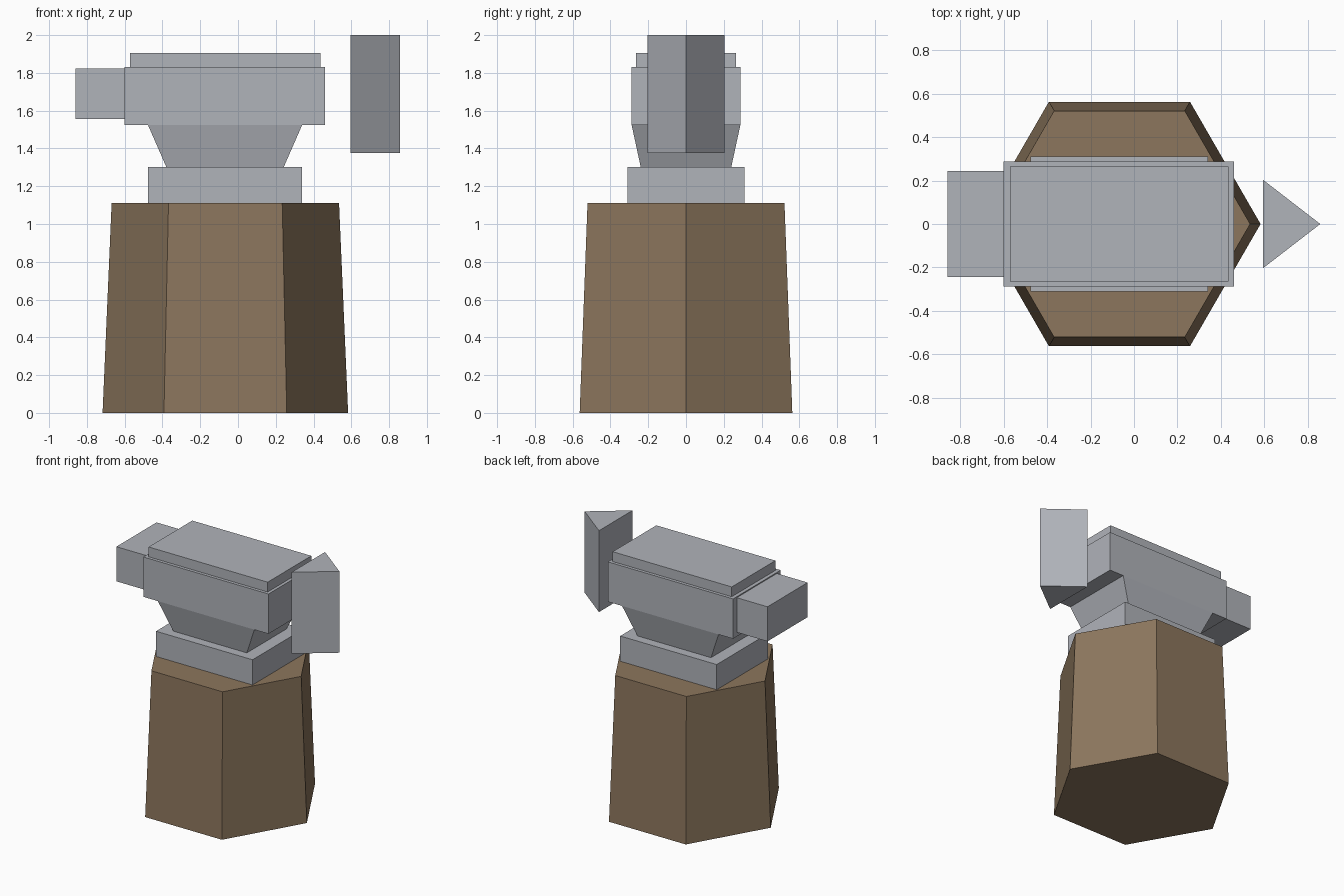
import bpy, bmesh, math

if "Cube" in bpy.data.objects:
    bpy.data.objects.remove(bpy.data.objects["Cube"])


def material(name, rgb):
    m = bpy.data.materials.new(name)
    m.diffuse_color = (*rgb, 1)
    m.use_nodes = True
    m.node_tree.nodes["Principled BSDF"].inputs["Base Color"].default_value = m.diffuse_color
    return m


STEEL = material("steel grey", (0.434, 0.451, 0.491))
WOOD = material("wood brown", (0.262, 0.181, 0.109))


def loft(name, bottom, top, z0, z1, mat):
    """Flat-shaded solid between two matching outlines."""
    bm = bmesh.new()
    lo = [bm.verts.new((x, y, z0)) for x, y in bottom]
    hi = [bm.verts.new((x, y, z1)) for x, y in top]
    n = len(lo)
    bm.faces.new(lo[::-1])
    bm.faces.new(hi)
    for i in range(n):
        j = (i + 1) % n
        bm.faces.new((lo[i], lo[j], hi[j], hi[i]))
    bmesh.ops.recalc_face_normals(bm, faces=bm.faces)
    mesh = bpy.data.meshes.new(name)
    bm.to_mesh(mesh)
    bm.free()
    mesh.materials.append(mat)
    obj = bpy.data.objects.new(name, mesh)
    bpy.context.collection.objects.link(obj)
    return obj


def rect(x0, x1, y):
    return [(x0, -y), (x1, -y), (x1, y), (x0, y)]


def hexagon(r, cx=-0.067):
    return [(cx + r * math.cos(i * math.pi / 3), r * math.sin(i * math.pi / 3))
            for i in range(6)]


def block(name, x0, x1, y, z0, z1):
    return loft(name, rect(x0, x1, y), rect(x0, x1, y), z0, z1, STEEL)


# Tapered six-sided wooden stump
loft("stump", hexagon(0.65), hexagon(0.602), 0, 1.11, WOOD)

# Anvil foot and flared waist
block("foot", -0.477, 0.34, 0.31, 1.11, 1.303)
loft("waist", rect(-0.38, 0.243, 0.24), rect(-0.477, 0.34, 0.288),
     1.303, 1.525, STEEL)

# Anvil body, striking plate and heel
block("body", -0.60, 0.46, 0.288, 1.525, 1.83)
block("face_plate", -0.572, 0.436, 0.264, 1.83, 1.905)
block("heel", -0.86, -0.60, 0.243, 1.557, 1.822)

# Separate upright three-sided horn
horn = [(0.595, -0.203), (0.858, 0), (0.595, 0.203)]
loft("horn", horn, horn, 1.377, 2.0, STEEL)
